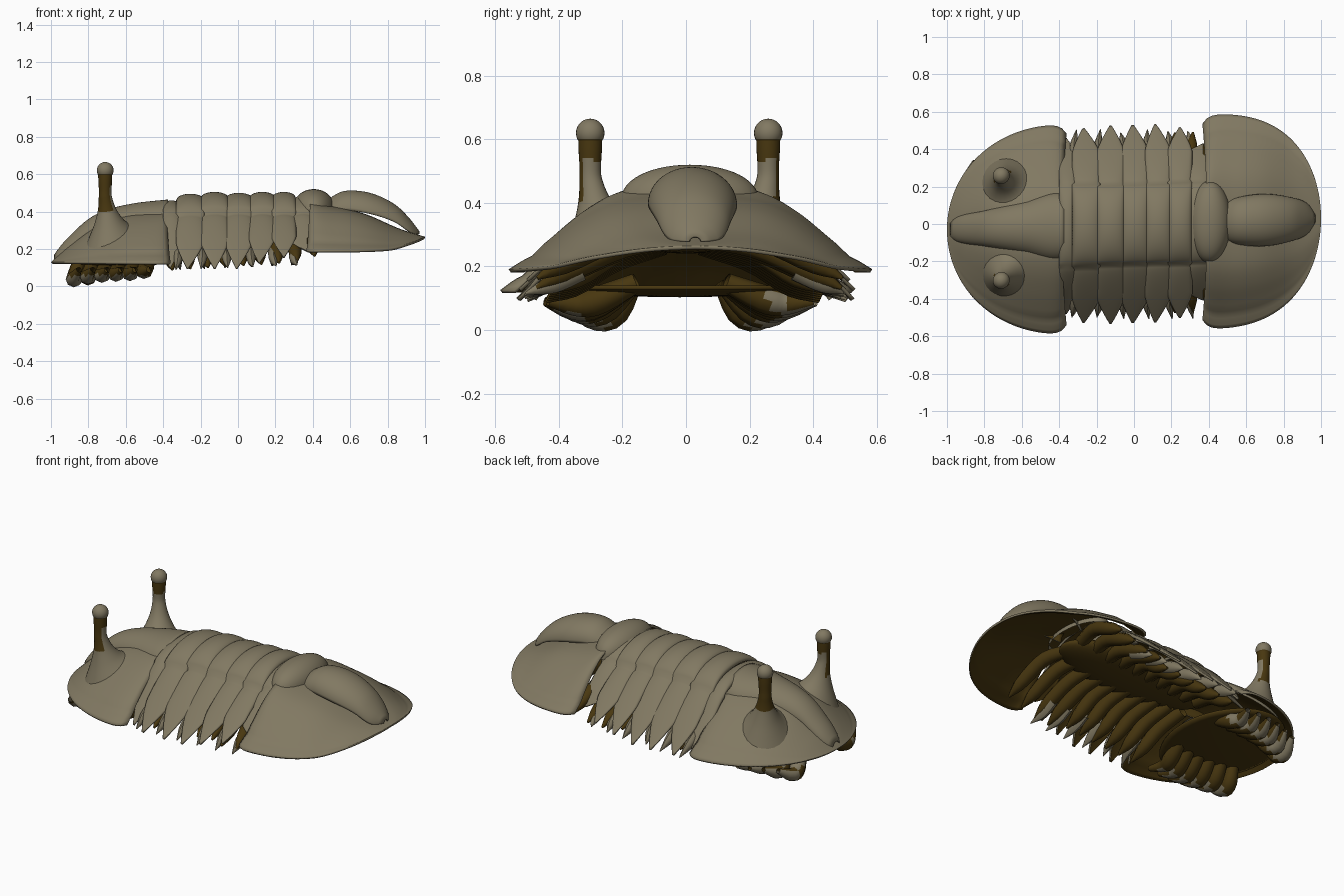
import bpy, bmesh, math, random
from math import sin, cos, pi, sqrt, exp
from mathutils import Vector

random.seed(4)
if "Cube" in bpy.data.objects:
    bpy.data.objects.remove(bpy.data.objects["Cube"], do_unlink=True)


def material(name, colour):
    m = bpy.data.materials.new(name)
    m.use_nodes = True
    m.diffuse_color = colour
    bsdf = m.node_tree.nodes["Principled BSDF"]
    bsdf.inputs["Base Color"].default_value = colour
    bsdf.inputs["Roughness"].default_value = 0.8
    return m


SHELL = material("shell taupe", (0.22, 0.19, 0.122, 1))
DARK = material("underside brown", (0.065, 0.038, 0.005, 1))


def curve(pts, x):
    """Smooth interpolation through (position, value) pairs."""
    if x <= pts[0][0]:
        return pts[0][1]
    if x >= pts[-1][0]:
        return pts[-1][1]

    def slope(k):
        a, b = pts[max(k - 1, 0)], pts[min(k + 1, len(pts) - 1)]
        return (b[1] - a[1]) / (b[0] - a[0])
    for i in range(len(pts) - 1):
        (xa, a), (xb, b) = pts[i], pts[i + 1]
        if x <= xb:
            d = xb - xa
            t = (x - xa) / d
            h = t * t * (3 - 2 * t)
            return (a + (b - a) * h + d * slope(i) * t * (1 - t) ** 2
                    - d * slope(i + 1) * t * t * (1 - t))


def surface(name, nu, nv, func, mats=(SHELL, DARK), thick=0, rule=None, fix=False):
    """Sweep func(u, v) over a grid; the whole animal bends slightly off axis."""
    bm = bmesh.new()
    rows = []
    for i in range(nu + 1):
        pts = [func(i / nu, j / nv) for j in range(nv + 1)]
        rows.append([bm.verts.new((x, y + 0.03 * x, z)) for x, y, z in pts])
    for a, b in zip(rows, rows[1:]):
        for j in range(nv):
            bm.faces.new((a[j], b[j], b[j + 1], a[j + 1]))
    bmesh.ops.remove_doubles(bm, verts=bm.verts, dist=0.0002)
    if fix:
        bmesh.ops.recalc_face_normals(bm, faces=bm.faces)
    bm.normal_update()
    if rule:
        for f in bm.faces:
            f.material_index = int(rule(f.calc_center_median(), f.normal))
    me = bpy.data.meshes.new(name)
    bm.to_mesh(me)
    bm.free()
    for m in mats:
        me.materials.append(m)
    ob = bpy.data.objects.new(name, me)
    bpy.context.collection.objects.link(ob)
    bpy.ops.object.select_all(action="DESELECT")
    ob.select_set(True)
    bpy.context.view_layer.objects.active = ob
    bpy.ops.object.shade_smooth_by_angle(angle=math.radians(50))
    if thick:
        s = ob.modifiers.new("thickness", "SOLIDIFY")
        s.thickness = thick
        s.offset = -1
        s.material_offset = 1


def tube(name, pts, radii, mats, flat=1, rule=None):
    """Tapered limb through a few points; flat squeezes it along x."""
    ks = [i / (len(pts) - 1) for i in range(len(pts))]

    def at(t):
        return Vector([curve(list(zip(ks, [p[c] for p in pts])), t) for c in range(3)])

    def func(u, v):
        d = (at(min(u + .02, 1)) - at(max(u - .02, 0))).normalized()
        side = d.cross(Vector((1, 0, 0))).normalized()
        up = side.cross(d)
        r = max(curve(list(zip(ks, radii)), u), 0)
        a = 2 * pi * v
        return at(u) + side * (r * cos(a)) + up * (r * flat * sin(a))
    surface(name, 10, 8, func, mats, rule=rule, fix=True)


# --- head and tail shields: half-round domes with a grooved brim
def shield(name, joint, tip, half, shift, power, rim, crown, across):
    def func(u, v):
        e = u if tip > joint else 1 - u
        t = sin(pi / 2 * e)
        w = max(half * sqrt(max(1 - t ** power, 0)) - 0.05 * exp(-t * 22), 0)
        s = 2 * v - 1
        x = joint + (tip - joint) * (t - .04 * s * s * (1 - t))
        r = curve(rim, x)
        z = r + (curve(crown, x) - r) * curve(across, abs(s))
        z -= 0.008 * exp(-((abs(s) - 0.87) / 0.035) ** 2) * (1 - t)
        return x, w * s + shift * (1 - t), z
    surface(name, 40, 64, func, thick=0.012)


shield("head_shield", -.385, -1, .562, -.018, 2.2, [(-1, .13), (-.38, .125)],
       [(-1, .13), (-.9, .22), (-.75, .33), (-.6, .385), (-.38, .41)],
       [(0, 1), (.25, .94), (.42, .81), (.61, .58), (.79, .32), (.9, .15), (1, 0)])
shield("tail_shield", .39, 1, .575, 0, 2.8,
       [(.39, .19), (.8, .2), (.93, .235), (1, .265)],
       [(.39, .46), (.5, .43), (.6, .41), (.7, .38), (.86, .31), (1, .265)],
       [(0, 1), (.25, .98), (.44, .89), (.61, .68), (.79, .35), (.9, .15), (1, 0)])


# --- raised central lobes riding on the shields
def lobe(name, x0, x1, width, top):
    def func(u, v):
        x = x0 + (x1 - x0) * u
        a = pi * (v - .5)
        w = curve(width, x)
        return x, w * sin(a), curve(top, x) - min(.12, w * .8) * (1 - cos(a))
    surface(name, 32, 24, func, thick=0.008)


lobe("head_ridge", -.985, -.375,
     [(-1, .015), (-.95, .065), (-.8, .095), (-.6, .14), (-.45, .18), (-.37, .18)],
     [(-1, .145), (-.95, .215), (-.9, .27), (-.8, .36), (-.7, .41), (-.55, .445), (-.37, .465)])
lobe("tail_ridge", .46, .97,
     [(.46, .09), (.55, .125), (.7, .14), (.85, .115), (.93, .08), (.97, .02)],
     [(.46, .45), (.55, .505), (.65, .51), (.75, .485), (.85, .43), (.92, .36), (.97, .295)])


# broad boss where the tail meets the body
def boss(u, v):
    a, b = 2 * pi * v, pi / 2 * u
    return .405 + .115 * cos(a) * sin(b), .22 * sin(a) * sin(b), .39 + .13 * cos(b) ** .8


surface("tail_boss", 14, 36, boss, fix=True)

# --- body segments with pleura drawn out into points
bounds = [-.39, -.32, -.19, -.06, .07, .19, .30, .395]
tops = [.46, .495, .505, .5, .505, .505, .485]


def segment(i):
    x0, x1 = bounds[i] - .012, bounds[i + 1] + .012
    mid = (x0 + x1) / 2
    reach = (.47, .52, .53, .53, .53, .51, .42)[i]
    sweep = random.uniform(-.02, .03)

    def func(u, v):
        s = 2 * v - 1
        y = abs(s) * reach
        arc = sqrt(max(1 - (2 * u - 1) ** 2, 0))
        if y < .22:
            z = .35 + (tops[i] - .385 + .035 * arc) * sqrt(1 - (y / .235) ** 2)
        else:
            k = (y - .22) / (reach - .22)
            z = .36 - .26 * k ** 1.2 + .03 * arc * (1 - k) + .03 * max(i - 3, 0) * k
        tip = max(0, (y - .38) / (reach - .38))
        x = mid + (x1 - x0) * (u - .5) * (1 - .93 * tip ** 1.3) + sweep * tip
        return x, math.copysign(y, s), z
    surface(f"body_segment_{i + 1}", 14, 72, func, thick=0.012)


for i in range(len(tops)):
    segment(i)

# --- limbs, spines and eye stalks, mirrored to both sides
for side, label in ((1, "back"), (-1, "front")):
    # small spines between the segment points
    for i, x in enumerate(bounds[1:-1]):
        d = random.uniform(-.02, .02)
        tube(f"{label}_spine_{i + 1}",
             [(x, side * .34, .19), (x, side * .43, .145),
              (x + d, side * (.5 + d), .09 + .005 * i)],
             (.036, .03, .003), (SHELL,), flat=.8)
    # walking legs under the body, the rear ones reaching past the shell
    for i in range(10):
        x = -.38 + i * .095
        lift = .006 * i + .025 * max(i - 7, 0)
        out = .05 * (i > 5)
        tube(f"{label}_leg_{i + 1}",
             [(x - .03, side * .06, .27 + lift / 2), (x, side * .22, .22 + lift),
              (x + .02, side * (.34 + out), .14 + lift),
              (x + .03, side * (.43 + out), .09 + lift)],
             (.035, .04, .035, .006), (DARK,))
    # folded limbs hanging under the head
    for i in range(6):
        x = -.87 + i * .075
        out = .03 * sin(pi * i / 5) + .012 * i
        j = .007 * i + random.uniform(0, .012)
        tube(f"{label}_head_limb_{i + 1}",
             [(x + .02, side * .14, .15), (x, side * (.2 + out), .053 + j),
              (x - .01, side * (.27 + out), .04 + j), (x + .02, side * (.36 + out), .09)],
             (.03, .045, .038, .015), (DARK, SHELL),
             rule=lambda c, n, s=side: n.y * s > .1 and c.z < .085 + .025 * s)
    # eye stalk whose flared foot follows the slope of the head
    foot, tip = Vector((-.68, side * .245, .25)), Vector((-.71, side * .28, .62))
    shape = [(0, .14), (.13, .105), (.27, .074), (.45, .047), (.65, .034), (.87, .037), (1, .038)]

    def stalk(u, v):
        k = min(u * 1.6, 1)
        r, a = curve(shape, u), 2 * pi * v
        dx, dy = r * cos(a), r * sin(a)
        slope = (.35 * dx - .6 * side * dy) * (1 - u) ** 2
        return (foot.x + (tip.x - foot.x) * k + dx, foot.y + (tip.y - foot.y) * k + dy,
                foot.z + (tip.z - foot.z) * u + slope)
    surface(f"{label}_eye_stalk", 28, 24, stalk, fix=True,
            rule=lambda c, n, s=side: c.z > .535 or (c.z > .4 and .8 * n.y * s - .6 * n.x > .08))

    def ball(u, v):
        a, b, r = 2 * pi * v, pi * u, .045
        return (tip.x + r * sin(b) * cos(a), tip.y + r * sin(b) * sin(a), tip.z + r * cos(b))
    surface(f"{label}_eye", 14, 24, ball, fix=True,
            rule=lambda c, n: n.z < -.45)


# --- soft underside: belly and the plate below the head
def belly(u, v):
    a, b = 2 * pi * v, pi * u
    return .02 - .5 * cos(b), .2 * sin(b) * cos(a), .31 + .07 * sin(b) * sin(a)


surface("belly", 24, 24, belly, (DARK,), fix=True)


def plate(u, v):
    a = 2 * pi * v
    return -.65 + .3 * u * cos(a), .41 * u * sin(a), .115 + .025 * u * u


surface("mouth_plate", 10, 40, plate, (DARK,), thick=0.012)
